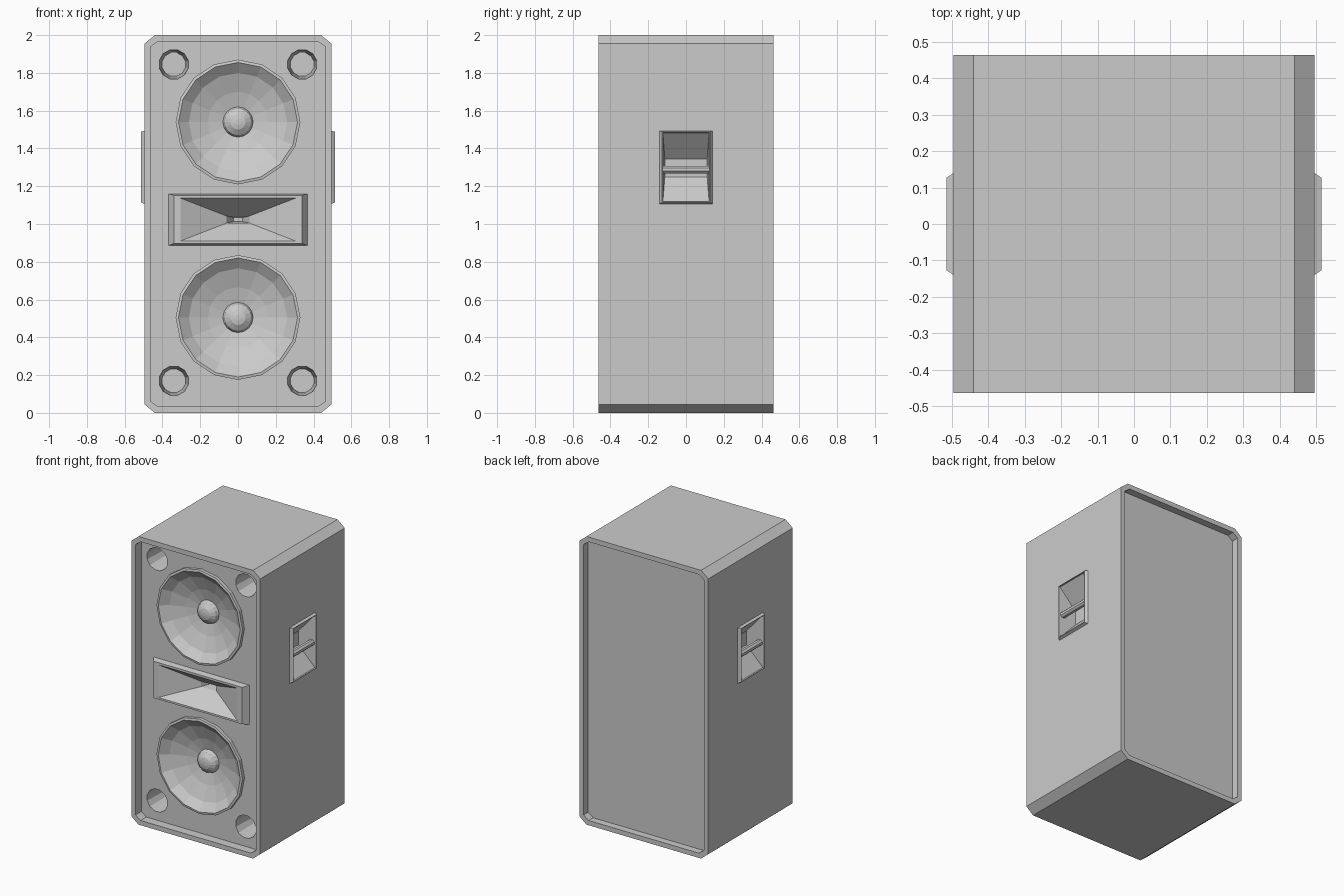
import bpy
import bmesh
from math import sin, cos, pi

if "Cube" in bpy.data.objects:
    bpy.data.objects.remove(bpy.data.objects["Cube"], do_unlink=True)

grey = bpy.data.materials.new("cabinet_grey")
grey.use_nodes = True
grey.diffuse_color = (0.6, 0.6, 0.6, 1)
grey.node_tree.nodes["Principled BSDF"].inputs["Base Color"].default_value = (0.6, 0.6, 0.6, 1)

FRONT, BAFFLE, BACK = -0.463, -0.40, 0.463
SIDE = 0.495


def loft(name, rings):
    """Closed solid through rings of equal point count."""
    bm = bmesh.new()
    loops = [[bm.verts.new(p) for p in ring] for ring in rings]
    n = len(loops[0])
    for a, b in zip(loops, loops[1:]):
        for i in range(n):
            j = (i + 1) % n
            bm.faces.new((a[i], a[j], b[j], b[i]))
    bm.faces.new(loops[0])
    bm.faces.new(loops[-1][::-1])
    bmesh.ops.recalc_face_normals(bm, faces=bm.faces)
    mesh = bpy.data.meshes.new(name)
    bm.to_mesh(mesh)
    bm.free()
    mesh.materials.append(grey)
    obj = bpy.data.objects.new(name, mesh)
    bpy.context.collection.objects.link(obj)
    return obj


def cut(obj, cutters):
    """Carve each cutter out of the object and apply the result."""
    bpy.context.view_layer.objects.active = obj
    for cutter in cutters:
        mod = obj.modifiers.new("cut", "BOOLEAN")
        mod.operation = "DIFFERENCE"
        mod.solver = "EXACT"
        mod.object = cutter
        bpy.ops.object.modifier_apply(modifier=mod.name)


def octagon(y, inset=0.0):
    """Cabinet outline with cut corners."""
    w, h = SIDE - inset, 1 - inset
    cx, cz = 0.055 - inset * 0.5, 0.045 - inset * 0.5
    quarter = [(w, h - cz), (w - cx, h)]
    pts = quarter + [(-x, z) for x, z in quarter[::-1]]
    pts += [(-x, -z) for x, z in pts]
    return [(x, y, z + 1) for x, z in pts]


def front_rect(y, w, z0, z1):
    return [(-w, y, z0), (w, y, z0), (w, y, z1), (-w, y, z1)]


def side_rect(x, w, z0, z1):
    return [(x, -w, z0), (x, w, z0), (x, w, z1), (x, -w, z1)]


def circle(y, r, cx, cz, n, turn=0.0):
    return [(cx + r * sin(2 * pi * (i + turn) / n), y,
             cz + r * cos(2 * pi * (i + turn) / n)) for i in range(n)]


# Cabinet shell with recessed front and back panels
cabinet = loft("cabinet", [octagon(FRONT), octagon(BACK)])
cutters = [loft("front_recess", [octagon(FRONT - 0.1, 0.033), octagon(BAFFLE, 0.033)]),
           loft("back_recess", [octagon(BACK - 0.05, 0.033), octagon(BACK + 0.1, 0.033)])]

# Tapered bass ports in the four corners
for x in (-0.34, 0.34):
    for z in (0.17, 1.845):
        cutters.append(loft("port_hole", [circle(BAFFLE - 0.02, 0.081, x, z, 12, 0.5),
                                          circle(BAFFLE + 0.2, 0.064, x, z, 12, 0.5)]))

# Woofers: raised rim, shallow cone, dust dome
WOOFER = [(0.33, 0.12), (0.33, -0.022), (0.315, -0.025), (0.26, 0.02), (0.16, 0.06),
          (0.08, 0.08), (0.07, 0.055), (0.04, 0.035), (0.015, 0.03)]
for name, z in (("lower", 0.505), ("upper", 1.54)):
    loft(name + "_woofer", [circle(BAFFLE + d, r, 0, z, 16) for r, d in WOOFER])
    cutters.append(loft("woofer_hole", [circle(BAFFLE - 0.02, 0.32, 0, z, 16),
                                        circle(BAFFLE + 0.11, 0.32, 0, z, 16)]))

# Horn with a bevelled frame and a narrow throat
horn_frame = loft("horn_frame", [front_rect(BAFFLE + 0.005, 0.37, 0.885, 1.16),
                                 front_rect(BAFFLE - 0.04, 0.34, 0.897, 1.152)])
horn_hole = loft("horn_hole", [front_rect(BAFFLE - 0.06, 0.325, 0.89, 1.155),
                               front_rect(BAFFLE - 0.04, 0.305, 0.91, 1.137),
                               front_rect(BAFFLE + 0.08, 0.06, 1.005, 1.042),
                               front_rect(BAFFLE + 0.14, 0.025, 1.012, 1.034)])
cut(horn_frame, [horn_hole])
cutters.append(horn_hole)

# Side handles: bevelled plate, sloped pocket, grip bar
for name, s in (("left", 1), ("right", -1)):
    plate = loft(name + "_handle_plate", [side_rect(s * (SIDE - 0.005), 0.143, 1.105, 1.495),
                                          side_rect(s * (SIDE + 0.019), 0.127, 1.115, 1.488)])
    pocket = loft("handle_pocket", [side_rect(s * (SIDE + 0.03), 0.124, 1.117, 1.486),
                                    side_rect(s * (SIDE + 0.01), 0.122, 1.12, 1.483),
                                    side_rect(s * (SIDE - 0.11), 0.112, 1.25, 1.345)])
    cut(plate, [pocket])
    cutters.append(pocket)
    grip = [circle(y, 0.022, s * (SIDE - 0.015), 1.288, 8, 0.5) for y in (-0.125, 0.125)]
    loft(name + "_handle_grip", grip)

cut(cabinet, cutters)
for cutter in cutters:
    bpy.data.objects.remove(cutter, do_unlink=True)
